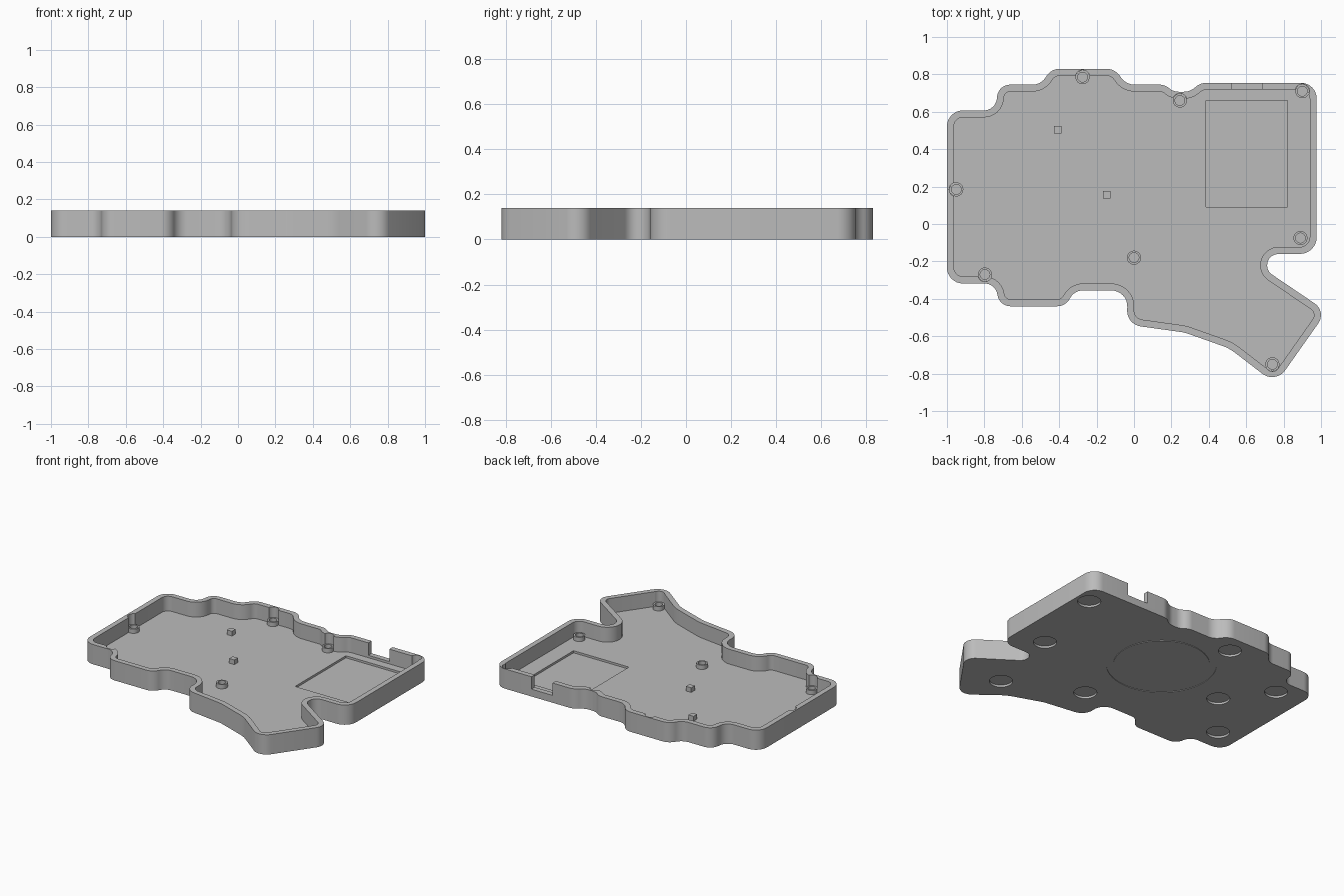
import bpy, bmesh, math
from mathutils import Vector

if "Cube" in bpy.data.objects:
    bpy.data.objects.remove(bpy.data.objects["Cube"])

H, FLOOR, WALL = 0.14, 0.035, 0.037

# Outline corners, clockwise: x, y, fillet radius
CORNERS = [
    (-1.0, .607, .085), (-.74, .607, .07), (-.725, .745, .07),
    (-.495, .745, .09), (-.445, .83, .09), (-.1, .83, .09), (-.045, .745, .09),
    (.165, .745, .09), (.21, .707, .09), (.30, .707, .09), (.355, .755, .09),
    (.977, .755, .085), (.977, -.16, .09), (.575, -.16, .075),
    (1.03, -.468, .075), (.757, -.855, .085), (.51, -.665, .25),
    (.27, -.58, .25), (-.04, -.537, .085), (-.032, -.355, .1),
    (-.32, -.355, .09), (-.365, -.44, .09), (-.72, -.44, .07),
    (-.74, -.318, .07), (-1.0, -.318, .085)]
STANDOFFS = [(-.275, .785), (.245, .66), (.9, .71), (-.95, .185),
             (.89, -.075), (0, -.18), (-.797, -.27), (.74, -.75)]
FEET = [(.88, .6), (.76, .015), (.655, -.55), (.145, -.315),
        (-.223, .695), (-.79, .48), (-.56, .175), (-.836, -.155)]

grey = bpy.data.materials.new("grey plastic")
grey.diffuse_color = (0.5, 0.5, 0.5, 1)
grey.use_nodes = True
grey.node_tree.nodes["Principled BSDF"].inputs["Base Color"].default_value = grey.diffuse_color


def fillet(corners, seg=8):
    """Replace every corner by an arc of its radius."""
    out, n = [], len(corners)
    for i, (x, y, r) in enumerate(corners):
        p = Vector((x, y))
        a = Vector(corners[i - 1][:2]) - p
        b = Vector(corners[(i + 1) % n][:2]) - p
        half = a.angle(b) / 2
        t = min(r / math.tan(half), .49 * a.length, .49 * b.length)
        r = t * math.tan(half)
        a.normalize()
        b.normalize()
        c = p + (a + b).normalized() * (r / math.sin(half))
        v0, v1 = p + a * t - c, p + b * t - c
        s0 = math.atan2(v0.y, v0.x)
        d = (math.atan2(v1.y, v1.x) - s0 + math.pi) % (2 * math.pi) - math.pi
        for k in range(seg + 1):
            w = s0 + d * k / seg
            out.append(c + Vector((math.cos(w), math.sin(w))) * r)
    return out


def inset(pts, d):
    """Move a clockwise outline inwards by d."""
    out, n = [], len(pts)
    for i, p in enumerate(pts):
        e0 = (p - pts[i - 1]).normalized()
        e1 = (pts[(i + 1) % n] - p).normalized()
        n0, n1 = Vector((e0.y, -e0.x)), Vector((e1.y, -e1.x))
        m = (n0 + n1).normalized()
        out.append(p + m * (d / max(.5, m.dot(n0))))
    return out


def circle(x, y, r, n=32):
    return [Vector((x + r * math.cos(2 * math.pi * k / n),
                    y + r * math.sin(2 * math.pi * k / n))) for k in range(n)]


def rect(x0, x1, y0, y1):
    return [Vector(p) for p in ((x0, y0), (x1, y0), (x1, y1), (x0, y1))]


def prisms(name, items):
    """One object from several upright prisms: (outline, z0, z1)."""
    bm = bmesh.new()
    for pts, z0, z1 in items:
        lo = [bm.verts.new((p.x, p.y, z0)) for p in pts]
        hi = [bm.verts.new((p.x, p.y, z1)) for p in pts]
        bm.faces.new(lo[::-1])
        bm.faces.new(hi)
        for i in range(len(pts)):
            j = (i + 1) % len(pts)
            bm.faces.new((lo[i], lo[j], hi[j], hi[i]))
    bmesh.ops.recalc_face_normals(bm, faces=bm.faces)
    me = bpy.data.meshes.new(name)
    bm.to_mesh(me)
    bm.free()
    me.materials.append(grey)
    ob = bpy.data.objects.new(name, me)
    bpy.context.collection.objects.link(ob)
    return ob


def cut(ob, items):
    """Subtract prisms from an object."""
    tool = prisms("cutter", items)
    tool.hide_render = True
    mod = ob.modifiers.new("cut", 'BOOLEAN')
    mod.operation, mod.solver, mod.object = 'DIFFERENCE', 'EXACT', tool
    bpy.context.view_layer.objects.active = ob
    bpy.ops.object.modifier_apply(modifier=mod.name)
    bpy.data.objects.remove(tool)


def smooth(ob):
    bpy.ops.object.select_all(action='DESELECT')
    ob.select_set(True)
    bpy.context.view_layer.objects.active = ob
    bpy.ops.object.shade_smooth_by_angle(angle=math.radians(30))


# Tray with a hollow interior
outline = fillet(CORNERS)
tray = prisms("tray", [(outline, 0, H)])
cut(tray, [(inset(outline, WALL), FLOOR, H + .1)])
# Screw clearances in the wall
cut(tray, [(circle(x, y, .038), FLOOR + .001, H + .1) for x, y in STANDOFFS])
# Plug opening in the back wall and battery pocket in the floor
cut(tray, [(rect(.52, .685, .69, .85), .052, H + .1),
           (rect(.385, .82, .09, .66), FLOOR - .015, FLOOR + .02)])
# Foot recesses underneath
cut(tray, [(circle(x, y, .075), -.05, .015) for x, y in FEET])
# Shallow ring groove underneath
ring = prisms("ring", [(circle(0, .275, .355, 64), -.05, .004)])
cut(ring, [(circle(0, .275, .31, 64), -.1, .1)])
mod = tray.modifiers.new("groove", 'BOOLEAN')
mod.operation, mod.solver, mod.object = 'DIFFERENCE', 'EXACT', ring
bpy.context.view_layer.objects.active = tray
bpy.ops.object.modifier_apply(modifier=mod.name)
bpy.data.objects.remove(ring)
smooth(tray)

# Screw standoffs with blind holes
for x, y in STANDOFFS:
    post = prisms("standoff", [(circle(x, y, .0375), FLOOR - .005, FLOOR + .03)])
    cut(post, [(circle(x, y, .026), FLOOR + .002, H)])
    smooth(post)

# Square locating pegs
for x, y in ((-.407, .505), (-.145, .157)):
    prisms("peg", [(rect(x - .02, x + .02, y - .02, y + .02), FLOOR - .005, FLOOR + .033)])
